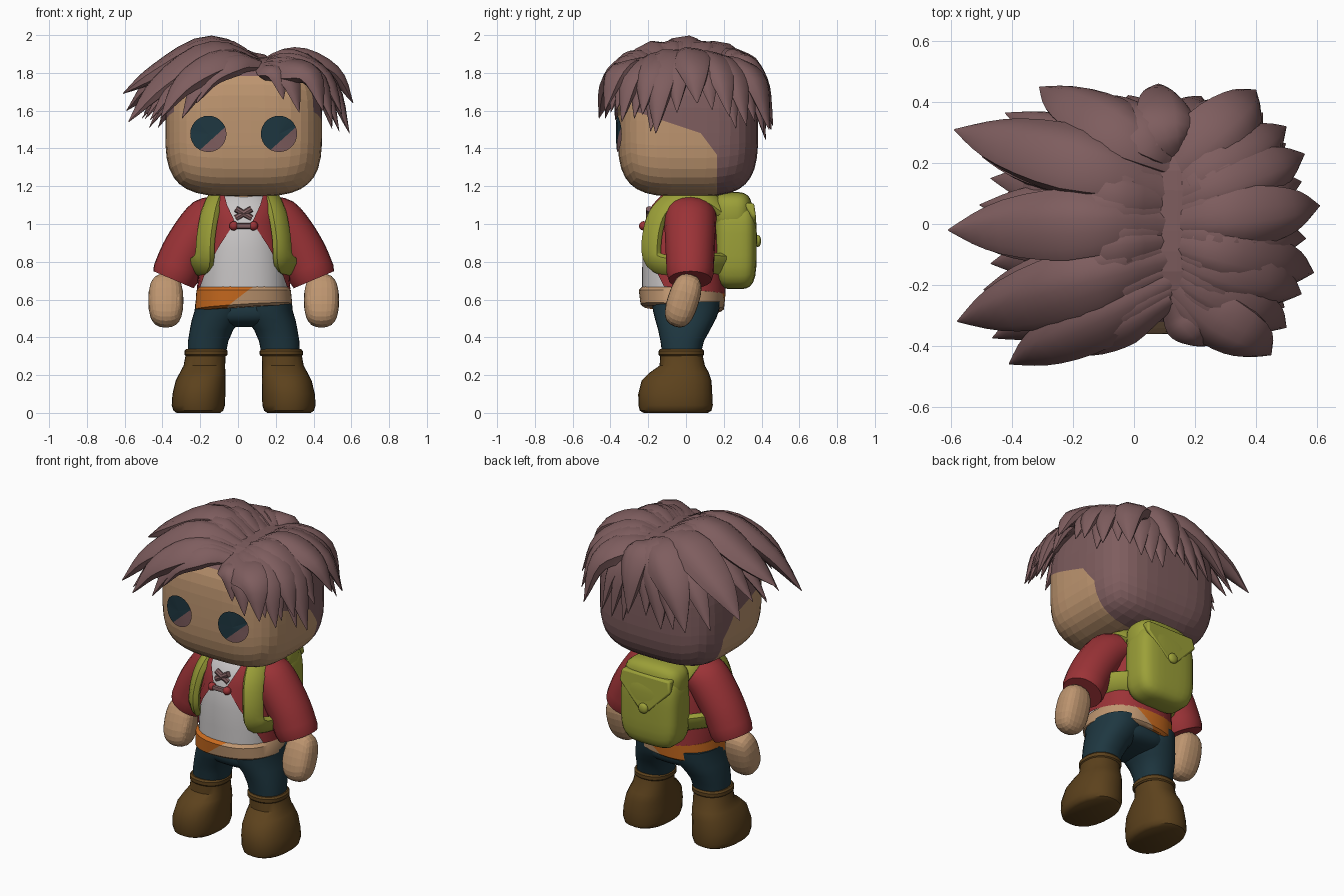
import bpy, bmesh
from math import sin, cos, pi, asin, radians
from mathutils import Vector, Matrix

if "Cube" in bpy.data.objects:
    bpy.data.objects.remove(bpy.data.objects["Cube"])

CX = 0.03                       # body centre line
HEAD_C, HEAD_H, HEAD_P = Vector((CX, 0.01, 1.515)), Vector((0.415, 0.372, 0.37)), 3.5


def material(name, rgb):
    m = bpy.data.materials.new(name)
    m.use_nodes = True
    m.diffuse_color = (*rgb, 1)
    m.node_tree.nodes["Principled BSDF"].inputs["Base Color"].default_value = (*rgb, 1)
    return m


HAIR = material("mauve brown", (0.21, 0.11, 0.113))
SKIN = material("skin", (0.51, 0.3, 0.16))
RED = material("jacket red", (0.33, 0.033, 0.038))
WHITE = material("shirt white", (0.58, 0.56, 0.56))
OLIVE = material("olive green", (0.33, 0.35, 0.04))
TEAL = material("dark teal", (0.013, 0.038, 0.052))
BROWN = material("boot brown", (0.108, 0.054, 0.012))
ORANGE = material("orange", (0.6, 0.15, 0.014))


def finish(name, bm, mats, smooth=40):
    bmesh.ops.recalc_face_normals(bm, faces=bm.faces)
    me = bpy.data.meshes.new(name)
    bm.to_mesh(me)
    bm.free()
    for m in mats:
        me.materials.append(m)
    if smooth:
        me.shade_smooth()
        me.set_sharp_from_angle(angle=radians(smooth))
    ob = bpy.data.objects.new(name, me)
    bpy.context.collection.objects.link(ob)
    return ob


def cut(bm, co, no):
    bmesh.ops.bisect_plane(bm, geom=bm.verts[:] + bm.edges[:] + bm.faces[:],
                           plane_co=co, plane_no=no)


def round_box(centre, half, p=3, cuts=7, tilt=0):
    """Cube pushed out to a superellipsoid."""
    bm = bmesh.new()
    bmesh.ops.create_cube(bm, size=2)
    bmesh.ops.subdivide_edges(bm, edges=bm.edges, cuts=cuts, use_grid_fill=True)
    for v in bm.verts:
        d = sum(abs(c) ** p for c in v.co) ** (1 / p)
        v.co = Vector([c / d * h for c, h in zip(v.co, half)])
    bm.transform(Matrix.Translation(centre) @ Matrix.Rotation(tilt, 4, 'X'))
    return bm


def skin_rings(bm, rings, closed=True, caps=True):
    loops = [[bm.verts.new(c) for c in r] for r in rings]
    n = len(loops[0])
    for a, b in zip(loops, loops[1:]):
        for i in range(n if closed else n - 1):
            j = (i + 1) % n
            bm.faces.new((a[i], a[j], b[j], b[i]))
    if caps:
        bm.faces.new(loops[0])
        bm.faces.new(loops[-1])
    return bm


def spline(pts, t):
    """Smooth path through the points."""
    n = len(pts) - 1
    i = min(int(t * n), n - 1)
    u = t * n - i
    b, c = pts[i], pts[i + 1]
    a = pts[i - 1] if i else b * 2 - c
    d = pts[i + 2] if i + 2 <= n else c * 2 - b
    return (b * 2 + (c - a) * u + (a * 2 - b * 5 + c * 4 - d) * u * u
            + (b * 3 - a - c * 3 + d) * u ** 3) / 2


def sweep(bm, pts, centre, size, steps=12, sides=12, p=2, ridge=0):
    """Tube whose flat side faces away from the centre; size(t) gives half width and thickness."""
    pts = [Vector(q) for q in pts]
    rings = []
    for k in range(steps + 1):
        t = k / steps
        c = spline(pts, t)
        tan = (spline(pts, min(t + 0.02, 1)) - spline(pts, max(t - 0.02, 0))).normalized()
        out = c - Vector(centre)
        out = (out - tan * out.dot(tan)).normalized()
        side = tan.cross(out)
        w, h = size(t)
        ring = []
        for i in range(sides):
            a = 2 * pi * i / sides
            x, y = cos(a), sin(a)
            r = (abs(x) ** p + abs(y) ** p) ** (-1 / p) * (1 + ridge * cos(5 * a))
            ring.append(c + side * x * r * w + out * y * r * h)
        rings.append(ring)
    return skin_rings(bm, rings)


def ring(z, cx, hx, cy, hy, n=32, p=2.3, opening=0):
    """Horizontal rounded ring, optionally open at the front."""
    a0 = asin(min(opening / hx, 0.95)) if opening else 0
    out = []
    for i in range(n):
        a = a0 + (2 * pi - 2 * a0) * i / (n - 1 if opening else n)
        r = (abs(sin(a)) ** p + abs(cos(a)) ** p) ** (-1 / p)
        out.append((cx + hx * r * sin(a), cy - hy * r * cos(a), z))
    return out


# Head: skin in front, hair colour behind a bent hairline
bm = round_box(HEAD_C, HEAD_H, HEAD_P, 10)
HAIRLINE = [(Vector((0, y, z)), Vector((0, 1, slope)))
            for y, z, slope in ((.165, 1.3, 0), (.165, 1.365, .75), (.08, 1.48, 3))]
for co, no in HAIRLINE:
    cut(bm, co, no)
for f in bm.faces:
    c = f.calc_center_median()
    forehead = c.y < -0.25 and c.z < 1.8
    f.material_index = int(not forehead and any((c - co).dot(no) > 0 for co, no in HAIRLINE))
finish("head", bm, [SKIN, HAIR], 0)

# Eyes: thin two-tone discs that follow the face
for s, side in ((-1, "right"), (1, "left")):
    bm = bmesh.new()
    bmesh.ops.create_circle(bm, cap_ends=True, cap_tris=True, segments=28, radius=0.096,
                            matrix=Matrix.Translation((CX + s * 0.187, 0, 1.477))
                            @ Matrix.Rotation(pi / 2, 4, 'X'))
    mid, no = Vector((CX + s * 0.187 + 0.026, 0, 1.456)), Vector((0.67, 0, -0.74))
    cut(bm, mid, no)
    for f in bm.faces:
        f.material_index = int((f.calc_center_median() - mid).dot(no) > 0)
    for v in bm.verts:
        q = v.co - HEAD_C
        k = 1 - abs(q.x / HEAD_H.x) ** HEAD_P - abs(q.z / HEAD_H.z) ** HEAD_P
        v.co.y = HEAD_C.y - HEAD_H.y * k ** (1 / HEAD_P) - 0.009
    finish(side + "_eye", bm, [TEAL, HAIR], 0)

# Hair: tapered locks from the parting, listed round the head (root y, tip x, y, z, width)
LOCKS = [(-.25, -.22, -.43, 1.64, .075), (-.2, -.41, -.46, 1.56, .1), (-.12, -.58, -.32, 1.54, .115),
         (-.06, -.47, -.13, 1.51, .085), (0, -.61, -.02, 1.69, .115), (.08, -.47, .15, 1.51, .085),
         (.12, -.59, .31, 1.6, .115), (.2, -.31, .45, 1.5, .11), (.22, -.12, .42, 1.46, .1),
         (.22, .08, .46, 1.52, .1), (.2, .22, .42, 1.45, .09), (.15, .4, .44, 1.5, .11),
         (.1, .5, .32, 1.52, .09), (.06, .56, .23, 1.57, .09), (0, .61, .06, 1.64, .1),
         (-.06, .59, -.16, 1.48, .1), (-.11, .55, -.23, 1.58, .09), (-.16, .5, -.34, 1.54, .09),
         (-.2, .45, -.43, 1.6, .1), (-.24, .24, -.4, 1.66, .075)]


def lock(bm, ry, x, y, z, w):
    root, tip = Vector((0.12, ry, 1.84)), Vector((x, y, z))
    m1, m2 = root.lerp(tip, 0.35), root.lerp(tip, 0.75)
    m1.z = (1.937 if x < 0.1 else 1.885) - 0.9 * m1.y ** 2
    m2.z = 1.8 + (z - 1.69) * 0.42
    if x > 0.35:                # fuller, rounder crown on this side
        m2 += Vector((0.015, 0, 0.02))

    def size(t):
        f = (0.45 + 0.55 * min(t / 0.4, 1)) * (1.02 - max(0, (t - 0.45) / 0.55) ** 1.5)
        return w * f, w * f * 0.55
    sweep(bm, [root, m1, m2, tip], (CX, 0, 1.5), size, 12, 14, 2, 0.07)


bm = bmesh.new()
for k, a in enumerate(LOCKS):
    lock(bm, *a)
    if k + 1 < len(LOCKS):      # shorter lock tucked between neighbours
        m = [(p + q) / 2 for p, q in zip(a, LOCKS[k + 1])]
        lock(bm, m[0], m[1] * 0.94, m[2] * 0.96, m[3] - (0.04, 0, -0.03)[k % 3], 0.08)
finish("hair", bm, [HAIR], 35)

# Torso, open jacket and neck
TORSO = [(.65, .235, .213), (.75, .23, .212), (.87, .215, .21), (.99, .2, .195),
         (1.08, .185, .165), (1.14, .15, .12), (1.165, .1, .085)]
bm = skin_rings(bmesh.new(), [ring(z, CX, hx, -.02, hy) for z, hx, hy in TORSO])
finish("shirt", bm, [WHITE])
OPEN = (.222, .185, .12, .045, .085, .1, .08)
bm = skin_rings(bmesh.new(), [ring(z + .02, CX, hx + .012, -.015, hy + .012, 40, 2.3, w)
                              for (z, hx, hy), w in zip(TORSO, OPEN)], False, False)
for v in bm.verts:              # hem drops towards the back
    if v.co.z < .7:
        v.co.z -= .12 * max(0, v.co.y + .12)
finish("jacket", bm, [RED])
bm = skin_rings(bmesh.new(), [ring(z, CX, r, -.03, r) for z, r in ((1.09, .075), (1.13, .1), (1.2, .1))])
for v in bm.verts:
    v.co.y -= 0.2 * max(0, 1.16 - v.co.z)
finish("neck", bm, [SKIN])

# Jacket knot and crossed pendant
bm = bmesh.new()
for s in (-1, 1):
    bmesh.ops.create_icosphere(bm, subdivisions=2, radius=0.025,
                               matrix=Matrix.Translation((CX + s * .052, -.225, .99)))
finish("jacket_knot", bm, [RED])
bm = bmesh.new()
sweep(bm, [(CX - .05, -.23, .99), (CX + .05, -.23, .99)], (CX, 0, .99), lambda t: (.016, .014), 2, 8)
for s in (-1, 1):
    sweep(bm, [(CX - .042, -.195, 1.055 - s * .025), (CX + .042, -.195, 1.055 + s * .025)],
          (CX, 0, 1.05), lambda t: (.017, .018), 2, 8)
finish("pendant", bm, [HAIR])

# Waist band: sagging lower edge, orange on one side of a diagonal seam
bm = skin_rings(bmesh.new(), [ring(z, CX, hx, -.02, hy, 40) for z, hx, hy in
                              ((.547, .24, .205), (.56, .257, .221), (.65, .25, .23), (.672, .228, .208))])
for v in bm.verts:
    if v.co.z < .6:
        v.co.z += .06 * v.co.x - .06 * v.co.y
    elif v.co.y > 0:
        v.co.z -= .06 * v.co.y
seam, no = Vector((-.01, -.24, .6)), Vector((.6, -.15, -.8))
cut(bm, seam, no)
for f in bm.faces:
    f.material_index = int((f.calc_center_median() - seam).dot(no) < 0)
finish("waist_band", bm, [SKIN, ORANGE])

# Trousers
finish("trouser_seat", round_box((CX, 0, .54), (.2, .168, .085), 2.8), [TEAL])

for s, side in ((-1, "right_"), (1, "left_")):
    # Leg, boot and boot cuff
    LEG = ((.3, .197, .1, -.025, .1), (.38, .188, .107, -.02, .115), (.44, .17, .115, -.01, .138),
           (.49, .145, .13, -.004, .158), (.54, .125, .135, 0, .175), (.59, .125, .13, 0, .18))
    bm = skin_rings(bmesh.new(), [ring(z, CX + s * x, a, y, b, 24) for z, x, a, y, b in LEG])
    finish(side + "leg", bm, [TEAL])
    BOOT = ((0, .24, .115, -.055, .17), (.012, .24, .132, -.055, .19), (.04, .24, .141, -.055, .197),
            (.1, .237, .14, -.057, .196), (.17, .228, .132, -.05, .185), (.215, .217, .12, -.035, .155),
            (.25, .208, .11, -.02, .12), (.32, .2, .105, -.025, .11))
    bm = skin_rings(bmesh.new(), [ring(z, CX + s * x, a, y, b, 24) for z, x, a, y, b in BOOT])
    finish(side + "boot", bm, [BROWN])
    bm = skin_rings(bmesh.new(), [ring(z, CX + s * .199, .107 + d, -.025, .113 + d, 24)
                                  for z, d in ((.3, 0), (.308, .007), (.328, .007), (.338, -.002))])
    finish(side + "boot_cuff", bm, [BROWN])

    # Sleeve, fuller at the shoulder and rounded at the hem
    def sleeve(t):
        r = 0.085 + 0.04 * min(t / 0.3, 1)
        return (r * (0.93 if t > 0.98 else 1), (0.145 - 0.022 * t) * (0.93 if t > 0.98 else 1))
    path = [(CX + s * x, .022, z) for x, z in ((.1, 1.07), (.2, 1.01), (.305, .86), (.372, .705))]
    finish(side + "sleeve", sweep(bmesh.new(), path, (CX, 5, .9), sleeve, 14, 20), [RED])

    # Hand and thumb
    finish(side + "hand", round_box((CX + s * .412, -.015, .595), (.093, .083, .145), 2.6, 5,
                                    radians(-18)), [SKIN], 0)
    finish(side + "thumb", round_box((CX + s * .36, -.04, .59), (.036, .05, .085), 2.3, 3,
                                     radians(-18)), [SKIN], 0)

    # Shoulder strap looping under the arm
    path = [(CX + s * x, y, z) for x, y, z in
            ((.125, .19, 1.08), (.14, .1, 1.135), (.15, -.04, 1.14), (.178, -.14, 1.06), (.2, -.18, .93),
             (.21, -.17, .81), (.245, -.06, .775), (.24, .08, .79), (.15, .2, .79))]
    finish(side + "strap", sweep(bmesh.new(), path, (CX, 0, .93), lambda t: (.058, .028), 32, 12, 4), [OLIVE])

# Backpack with a pointed flap and a button
finish("backpack", round_box((CX, .262, .89), (.195, .112, .235), 4), [OLIVE])
finish("backpack_top", round_box((CX, .245, 1.06), (.19, .105, .11), 3.2), [OLIVE])
bm = bmesh.new()
flap = [(-.165, 1.11), (.165, 1.11), (.175, 1.04), (.04, .9), (0, .88), (-.04, .9), (-.175, 1.04)]
face = bm.faces.new([bm.verts.new((CX + x, .362, z)) for x, z in flap])
ext = bmesh.ops.extrude_face_region(bm, geom=[face])["geom"]
for v in ext:
    if isinstance(v, bmesh.types.BMVert):
        v.co.y = 0.3 if v.co.z > 1.1 else 0.34
for v in bm.verts:
    v.co.y += 0.016 - 0.16 * max(0, v.co.z - 1.0)
ob = finish("backpack_flap", bm, [OLIVE])
bev = ob.modifiers.new("soft edge", 'BEVEL')
bev.width, bev.segments = 0.012, 2
finish("backpack_button", round_box((CX, .38, .91), (.032, .018, .032), 2, 4), [OLIVE])
